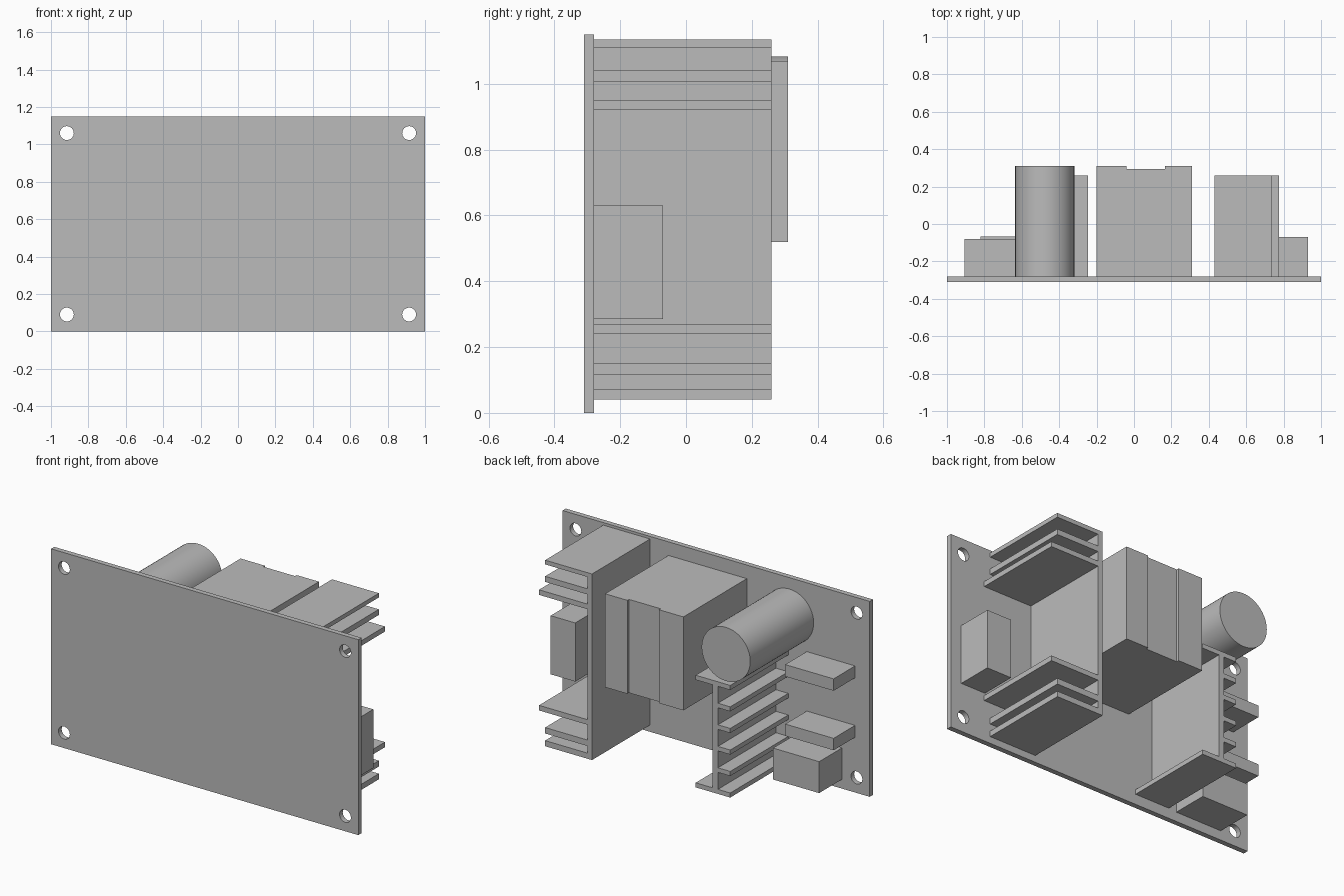
import bpy
import bmesh
from mathutils import Matrix, Vector

if "Cube" in bpy.data.objects:
    bpy.data.objects.remove(bpy.data.objects["Cube"], do_unlink=True)

# One plain grey for every part
grey = bpy.data.materials.new("plain grey")
grey.use_nodes = True
colour = (0.5, 0.5, 0.5, 1)
grey.diffuse_color = colour
grey.node_tree.nodes["Principled BSDF"].inputs["Base Color"].default_value = colour

BOARD_FRONT, BOARD_BACK, HEIGHT = -0.31, -0.28, 1.15


def finish(name, bm):
    bmesh.ops.recalc_face_normals(bm, faces=bm.faces)
    mesh = bpy.data.meshes.new(name)
    bm.to_mesh(mesh)
    bm.free()
    mesh.materials.append(grey)
    obj = bpy.data.objects.new(name, mesh)
    bpy.context.collection.objects.link(obj)
    return obj


def prism(name, outline, place, travel):
    """Extrude a flat outline; place maps outline pairs to 3D points."""
    bm = bmesh.new()
    face = bm.faces.new([bm.verts.new(place(a, b)) for a, b in outline])
    new = bmesh.ops.extrude_face_region(bm, geom=[face])["geom"]
    verts = [g for g in new if isinstance(g, bmesh.types.BMVert)]
    bmesh.ops.translate(bm, verts=verts, vec=Vector(travel))
    return finish(name, bm)


def from_board(name, outline, y_end):
    """Extrude an x-z outline backwards from the board."""
    return prism(name, outline, lambda x, z: (x, BOARD_BACK, z),
                 (0, y_end - BOARD_BACK, 0))


def block(name, x0, x1, z0, z1, y_end):
    return from_board(name, [(x0, z0), (x1, z0), (x1, z1), (x0, z1)], y_end)


def rod(bm, x, z, radius, y0, y1, sides):
    turn = Matrix.Translation((x, (y0 + y1) / 2, z)) @ Matrix.Rotation(1.5707963, 4, "X")
    bmesh.ops.create_cone(bm, cap_ends=True, segments=sides, radius1=radius,
                          radius2=radius, depth=y1 - y0, matrix=turn)


def heat_sink(name, x0, x1, z0, z1, plus_fins, minus_fins):
    """Finned section: each fin is (bottom, top, tip x), listed upwards."""
    path = [(x1, z0)]
    for low, high, tip in plus_fins:
        path += [(x1, low), (tip, low), (tip, high), (x1, high)]
    path += [(x1, z1), (x0, z1)]
    for low, high, tip in reversed(minus_fins):
        path += [(x0, high), (tip, high), (tip, low), (x0, low)]
    path.append((x0, z0))
    outline = [p for i, p in enumerate(path) if p != path[i - 1]]
    return from_board(name, outline, 0.26)


# Circuit board with a mounting hole in each corner
board = prism("circuit_board", [(-1, 0), (1, 0), (1, HEIGHT), (-1, HEIGHT)],
              lambda x, z: (x, BOARD_FRONT, z), (0, BOARD_BACK - BOARD_FRONT, 0))
holes = bmesh.new()
for x in (-0.915, 0.915):
    for z in (0.09, HEIGHT - 0.09):
        rod(holes, x, z, 0.037, BOARD_FRONT - 0.1, BOARD_BACK + 0.1, 32)
cutter = finish("hole_cutter", holes)
cutter.hide_render = True
cut = board.modifiers.new("mounting holes", "BOOLEAN")
cut.object = cutter
cut.solver = "EXACT"
bpy.context.view_layer.objects.active = board
bpy.ops.object.modifier_apply(modifier=cut.name)
bpy.data.objects.remove(cutter, do_unlink=True)

# Large heat sink: three fins at each end, the innermost longer
heat_sink("large_heat_sink", 0.43, 0.46, 0.04, 1.135,
          [(0.04, 0.073, 0.735), (0.115, 0.15, 0.735), (0.24, 0.27, 0.775),
           (0.92, 0.95, 0.775), (1.007, 1.04, 0.735), (1.11, 1.135, 0.735)], [])

# Small heat sink: end flanges on one side, a row of short fins on the other
fins = [(z, z + 0.027, -0.47) for z in (0.06, 0.187, 0.313, 0.44, 0.567, 0.693)]
flanges = [(low, high, -0.245) for low, high, tip in (fins[0], fins[-1])]
heat_sink("small_heat_sink", -0.39, -0.355, 0.06, fins[-1][1], flanges, fins)

# Transformer with a shallow groove down its back
back, groove = 0.31, 0.295
prism("transformer",
      [(-0.2, BOARD_BACK), (0.31, BOARD_BACK), (0.31, back), (0.165, back),
       (0.165, groove), (-0.04, groove), (-0.04, back), (-0.2, back)],
      lambda x, y: (x, y, 0.52), (0, 0, 0.55))

# Capacitor
bm = bmesh.new()
rod(bm, -0.477, 0.925, 0.158, BOARD_BACK, back, 64)
capacitor = finish("capacitor", bm)
bpy.ops.object.select_all(action="DESELECT")
capacitor.select_set(True)
bpy.context.view_layer.objects.active = capacitor
bpy.ops.object.shade_smooth_by_angle()

# Small box-shaped components
block("side_connector", 0.77, 0.93, 0.285, 0.63, -0.07)
block("upper_component", -0.905, -0.59, 0.675, 0.745, -0.08)
block("middle_component", -0.905, -0.59, 0.325, 0.395, -0.08)
block("lower_component", -0.82, -0.52, 0.055, 0.24, -0.067)
